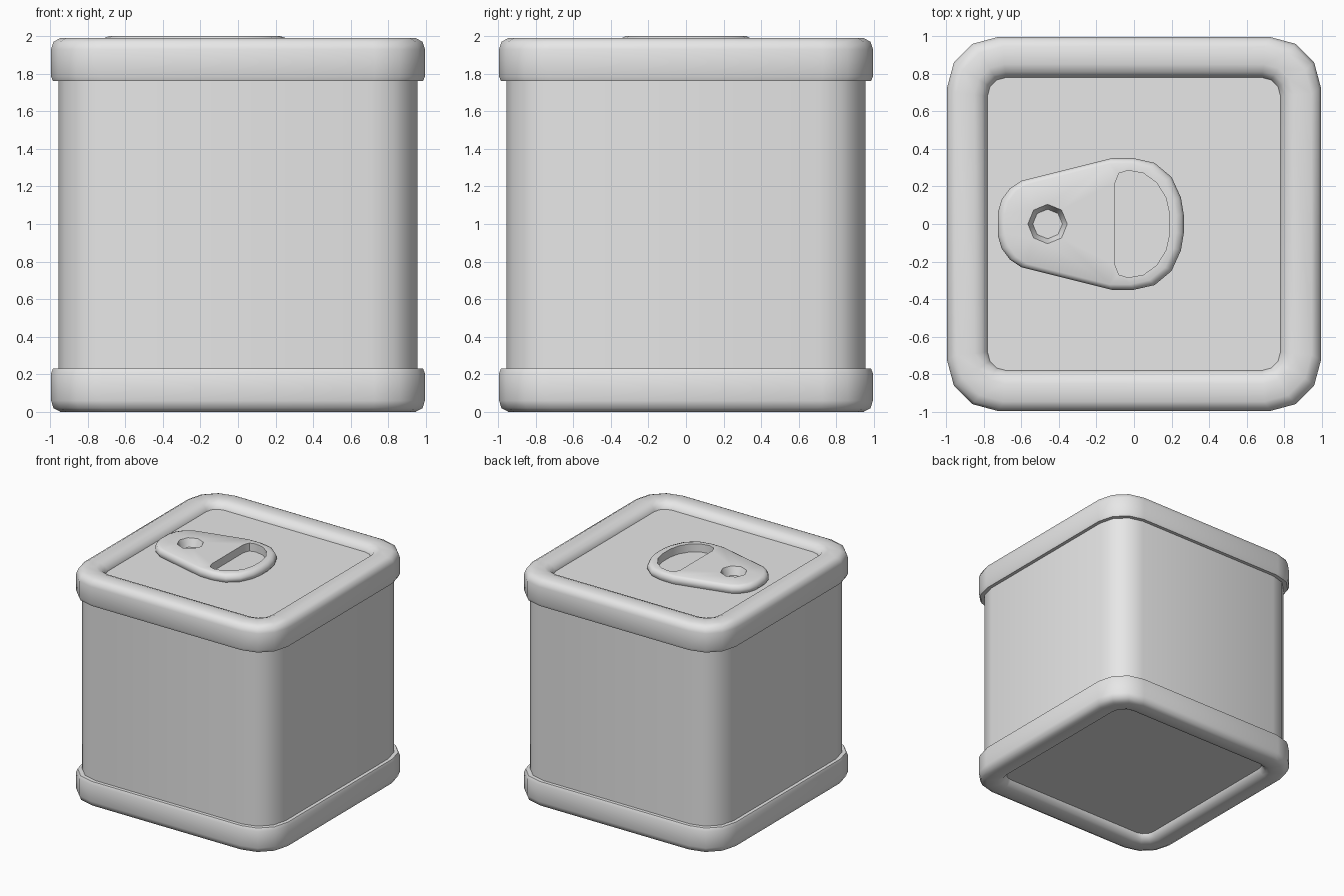
import bpy, bmesh, math

old = bpy.data.objects.get("Cube")
if old:
    bpy.data.objects.remove(old, do_unlink=True)

GREY = (0.8, 0.8, 0.8, 1.0)
metal = bpy.data.materials.new("light grey metal")
metal.use_nodes = True
metal.diffuse_color = GREY
metal.node_tree.nodes["Principled BSDF"].inputs["Base Color"].default_value = GREY


def rounded_square(half, radius, steps=3):
    """Outline of a square with faceted round corners."""
    pts = []
    for corner in range(4):
        mid = math.pi / 4 + corner * math.pi / 2
        cx = math.copysign(half - radius, math.cos(mid))
        cy = math.copysign(half - radius, math.sin(mid))
        for i in range(steps + 1):
            a = math.pi / 2 * (corner + i / steps)
            pts.append((cx + radius * math.cos(a), cy + radius * math.sin(a)))
    return pts


def ring(bm, pts, z):
    return [bm.verts.new((x, y, z)) for x, y in pts]


def bridge(bm, a, b):
    n = len(a)
    for i in range(n):
        j = (i + 1) % n
        bm.faces.new((a[i], a[j], b[j], b[i]))


def finish(bm, name, angle=50):
    bmesh.ops.recalc_face_normals(bm, faces=bm.faces[:])
    mesh = bpy.data.meshes.new(name)
    bm.to_mesh(mesh)
    bm.free()
    mesh.materials.append(metal)
    obj = bpy.data.objects.new(name, mesh)
    bpy.context.collection.objects.link(obj)
    bpy.ops.object.select_all(action="DESELECT")
    obj.select_set(True)
    bpy.context.view_layer.objects.active = obj
    bpy.ops.object.shade_smooth_by_angle(angle=math.radians(angle))
    return obj


def stack(name, profile, cap_start=False, flip_base=None):
    """Loft rounded squares given as (half width, corner radius, height)."""
    bm = bmesh.new()
    rings = []
    for half, radius, z in profile:
        z = flip_base - z if flip_base is not None else z
        rings.append(ring(bm, rounded_square(half, radius), z))
    for a, b in zip(rings, rings[1:]):
        bridge(bm, a, b)
    bm.faces.new(rings[-1])
    if cap_start:
        bm.faces.new(rings[0])
    return finish(bm, name)


# Can body
stack("can_body", [(0.955, 0.25, 0.1), (0.955, 0.25, 1.9)], cap_start=True)

# Top and bottom rims, each closed by a recessed panel
rim = [(0.95, 0.25, 1.76), (0.985, 0.265, 1.76), (0.995, 0.27, 1.785),
       (0.995, 0.27, 1.93), (0.982, 0.265, 1.97), (0.945, 0.25, 1.99),
       (0.85, 0.16, 1.99), (0.81, 0.125, 1.975), (0.785, 0.105, 1.945),
       (0.78, 0.1, 1.93)]
stack("top_rim_and_lid", rim)
stack("bottom_rim_and_base", [(h, r, z + 0.01) for h, r, z in rim], flip_base=2.0)


def mirrored(half_outline):
    """Complete an outline from its +y half."""
    return half_outline + [(x, -y) for x, y in reversed(half_outline)]


# Pull tab with finger hole and rivet hole
outer = mirrored([(0.265, 0.05), (0.25, 0.14), (0.2, 0.25), (0.11, 0.325),
                  (0.0, 0.35), (-0.12, 0.35), (-0.6, 0.23), (-0.66, 0.19),
                  (-0.705, 0.13), (-0.725, 0.06)])
finger = mirrored([(0.19, 0.05), (0.17, 0.14), (0.12, 0.22), (0.05, 0.27),
                   (-0.03, 0.285), (-0.08, 0.27), (-0.1, 0.22)])


def octagon(r):
    return [(-0.46 + r * math.cos(i * math.pi / 4), r * math.sin(i * math.pi / 4))
            for i in range(8)]


def inset(pts, s):
    return [(-0.23 + (x + 0.23) * s, y * s) for x, y in pts]


bm = bmesh.new()
sides = [ring(bm, inset(outer, s), z) for s, z in
         ((0.96, 1.92), (1.0, 1.945), (1.0, 1.965), (0.975, 1.99), (0.92, 2.0))]
for a, b in zip(sides, sides[1:]):
    bridge(bm, a, b)
tops = [sides[-1]]
for high, low in ((finger, finger), (octagon(0.105), octagon(0.075))):
    top = ring(bm, high, 2.0)
    bridge(bm, top, ring(bm, low, 1.92))
    tops.append(top)
edges = [bm.edges.get((t[i - 1], t[i])) for t in tops for i in range(len(t))]
bmesh.ops.triangle_fill(bm, edges=edges, use_beauty=True, normal=(0, 0, 1))
finish(bm, "pull_tab", 45)
